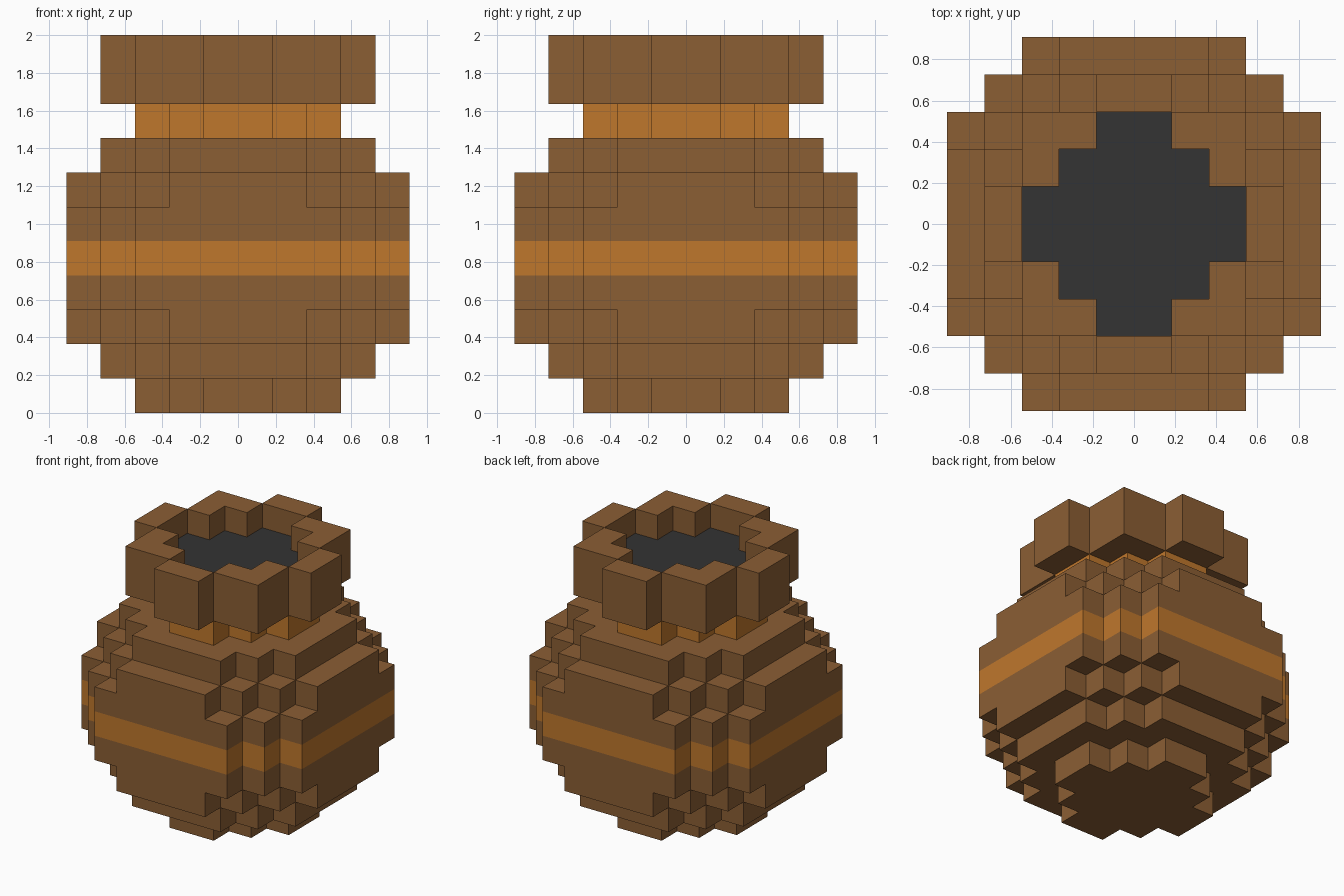
import bpy
import bmesh

cube = bpy.data.objects.get("Cube")
if cube:
    bpy.data.objects.remove(cube, do_unlink=True)

U = 2 / 11  # edge of one block; the pot is 11 blocks tall


def material(name, rgb):
    m = bpy.data.materials.new(name)
    linear = [((c / 255 + 0.055) / 1.055) ** 2.4 for c in rgb] + [1.0]
    m.diffuse_color = linear
    m.use_nodes = True
    m.node_tree.nodes["Principled BSDF"].inputs["Base Color"].default_value = linear
    return m


CLAY = material("brown clay", (139, 94, 52))
GLAZE = material("orange glaze", (191, 119, 44))
DARK = material("dark inside", (51, 51, 51))


def turn(p, times):
    """Rotate a plan point about the centre by quarter turns."""
    x, y = p
    for _ in range(times):
        x, y = -y, x
    return x, y


def stepped_plan(reach, flat):
    """Round blocky outline: half width `reach`, half length `flat` of each straight side."""
    x, y = reach, flat
    quarter = [(x, y)]
    while x > flat:
        x -= 1
        quarter.append((x, y))
        y += 1
        quarter.append((x, y))
    return [turn(p, k) for k in range(4) for p in quarter]


def prism(bm, plan, z0, z1, bottom=True, top=True):
    low = [bm.verts.new((x * U, y * U, z0 * U)) for x, y in plan]
    high = [bm.verts.new((x * U, y * U, z1 * U)) for x, y in plan]
    n = len(plan)
    for i in range(n):
        j = (i + 1) % n
        bm.faces.new((low[i], low[j], high[j], high[i]))
    if bottom:
        bm.faces.new(low[::-1])
    if top:
        bm.faces.new(high)


def part(name, mat, prisms):
    bm = bmesh.new()
    for args in prisms:
        prism(bm, *args)
    mesh = bpy.data.meshes.new(name)
    bm.to_mesh(mesh)
    bm.free()
    mesh.materials.append(mat)
    obj = bpy.data.objects.new(name, mesh)
    bpy.context.collection.objects.link(obj)


small = stepped_plan(3, 1)
medium = stepped_plan(4, 2)
large = stepped_plan(5, 2)
full = stepped_plan(5, 3)

# Belly: layers widen to the band, then narrow; only exposed ends are capped
part("foot", CLAY, [(small, 0, 1, True, False)])
part("lower_belly", CLAY, [(medium, 1, 2, True, False),
                           (large, 2, 3, True, False),
                           (full, 3, 4, True, False)])
part("belly_band", GLAZE, [(full, 4, 5, False, False)])
part("upper_belly", CLAY, [(full, 5, 6, False, True),
                           (large, 6, 7, False, True),
                           (medium, 7, 8, False, True)])

# Neck and the dark filling one block below the rim top
part("neck", GLAZE, [(small, 8, 9, False, False)])
part("mouth", DARK, [(small, 9, 10, False, True)])

# Rim: four side blocks and four corner pieces around the mouth
side_block = [(3, -1), (4, -1), (4, 1), (3, 1)]
corner_piece = [(2, 1), (3, 1), (3, 3), (1, 3), (1, 2), (2, 2)]
part("rim", CLAY, [([turn(p, k) for p in shape], 9, 11)
                   for k in range(4) for shape in (side_block, corner_piece)])
